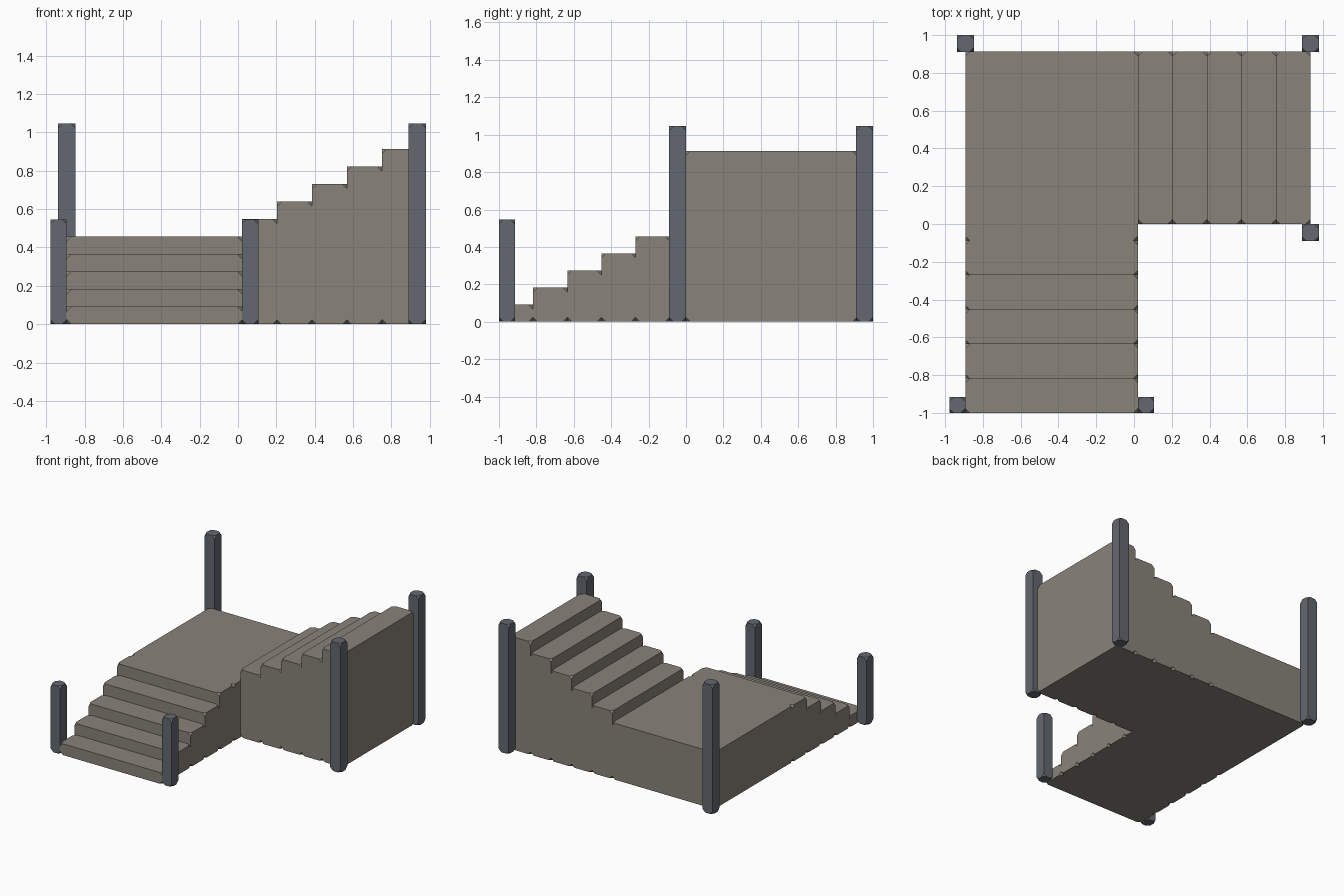
import bpy, bmesh

if "Cube" in bpy.data.objects:
    bpy.data.objects.remove(bpy.data.objects["Cube"])

U = 0.0913            # riser height; treads are twice as deep
CUT = 0.024           # size of the clipped corners


def material(name, color):
    m = bpy.data.materials.new(name)
    m.diffuse_color = (*color, 1)
    m.use_nodes = True
    m.node_tree.nodes["Principled BSDF"].inputs["Base Color"].default_value = m.diffuse_color
    return m


stone = material("stone", (0.25, 0.23, 0.195))
iron = material("dark_post", (0.125, 0.14, 0.16))


def block(name, lo, hi, mat):
    """Box between two corners, with its eight corners clipped off."""
    bm = bmesh.new()
    bmesh.ops.create_cube(bm, size=1)
    for v in bm.verts:
        v.co = [(a + b) / 2 + c * (b - a) for a, b, c in zip(lo, hi, v.co)]
    bmesh.ops.bevel(bm, geom=bm.verts[:], offset=CUT, segments=1,
                    profile=0.5, affect='VERTICES')
    bmesh.ops.recalc_face_normals(bm, faces=bm.faces[:])
    me = bpy.data.meshes.new(name)
    bm.to_mesh(me)
    bm.free()
    me.materials.append(mat)
    ob = bpy.data.objects.new(name, me)
    bpy.context.collection.objects.link(ob)


X0, X1 = -0.893, 0.021        # width of lower flight and landing
Y1 = 0.913                    # back of landing and upper flight
X2 = X1 + 10 * U              # end of upper flight
YL = -1 + 10 * U              # top of lower flight

# Two flights of five steps, each step a block down to the ground
for i in range(5):
    y = -1 + 2 * U * i
    block(f"lower_step_{i + 1}", (X0, y, 0), (X1, y + 2 * U, U * (i + 1)), stone)
    x = X1 + 2 * U * i
    block(f"upper_step_{i + 1}", (x, 0, 0), (x + 2 * U, Y1, U * (i + 6)), stone)

# Corner landing
block("landing", (X0, YL, 0), (X1, Y1, 5 * U), stone)

# Short posts at the foot of the stairs
for side, x in (("left", X0 - 0.085), ("right", X1)):
    block(f"lower_post_{side}", (x, -1, 0), (x + 0.085, -0.915, 0.547), iron)

# Tall posts at the landing corner and the top of the stairs
for name, x, y in (("landing_post", X0, 0.955),
                   ("upper_post_back", X2, 0.955),
                   ("upper_post_front", X2, -0.045)):
    block(name, (x - 0.045, y - 0.045, 0), (x + 0.045, y + 0.045, 1.046), iron)
